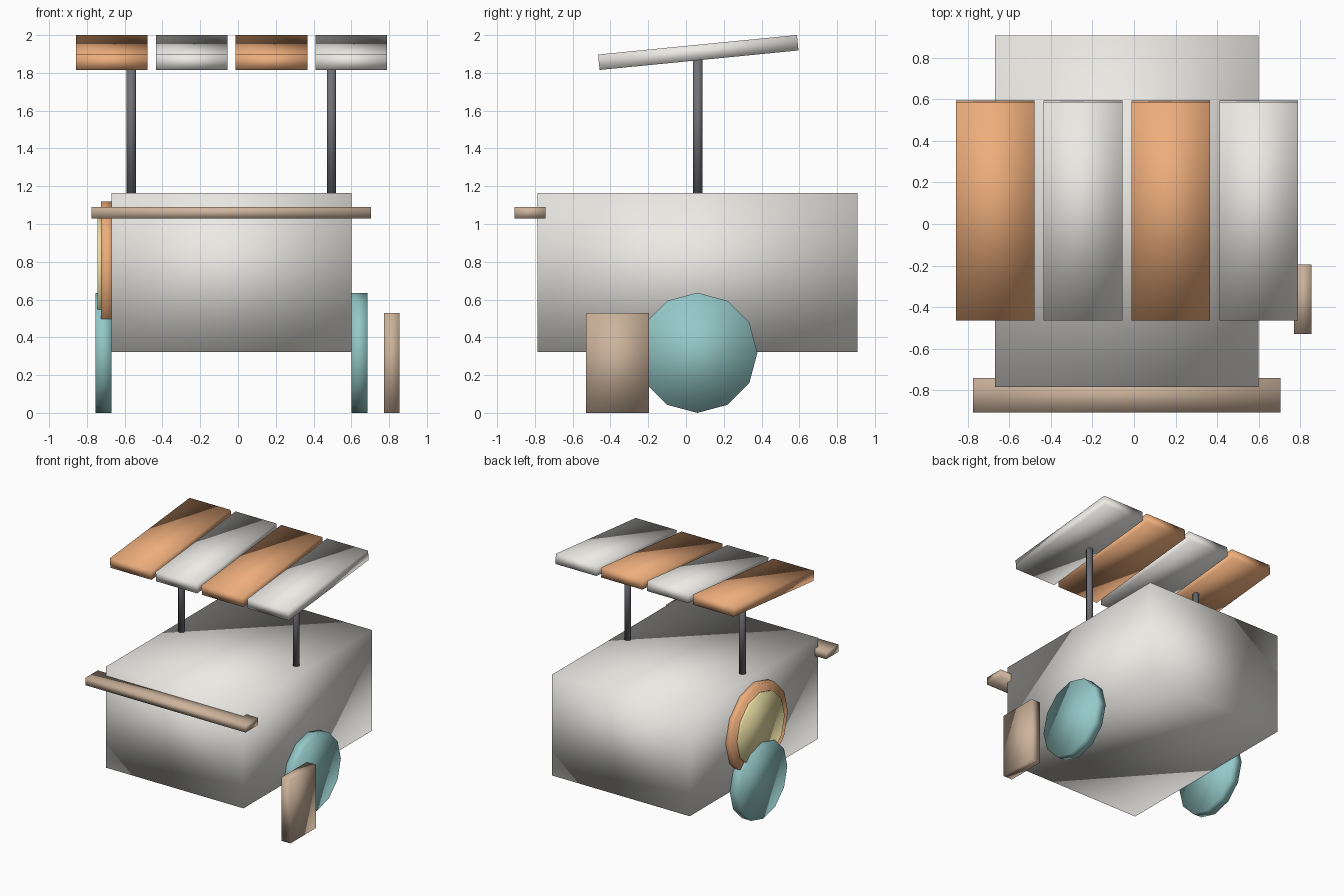
import bpy
from math import radians, pi

if "Cube" in bpy.data.objects:
    bpy.data.objects.remove(bpy.data.objects["Cube"])


def material(name, rgb):
    m = bpy.data.materials.new(name)
    m.diffuse_color = (*rgb, 1)
    m.use_nodes = True
    m.node_tree.nodes["Principled BSDF"].inputs["Base Color"].default_value = m.diffuse_color
    return m


ORANGE = material("orange", (0.85, 0.42, 0.2))
CREAM = material("cream", (0.83, 0.82, 0.78))
WOOD = material("wood", (0.6, 0.45, 0.33))
TEAL = material("teal", (0.3, 0.58, 0.58))
YELLOW = material("yellow", (0.8, 0.72, 0.36))
METAL = material("metal", (0.16, 0.16, 0.18))


def finish(name, mat):
    ob = bpy.context.object
    ob.name = name
    ob.data.materials.append(mat)
    bpy.ops.object.shade_smooth()
    return ob


def box(name, x, y, z, mat):
    """Box from (min, max) ranges."""
    bpy.ops.mesh.primitive_cube_add(size=1, location=[sum(r) / 2 for r in (x, y, z)])
    bpy.context.object.scale = [r[1] - r[0] for r in (x, y, z)]
    bpy.ops.object.transform_apply(location=False, rotation=False, scale=True)
    return finish(name, mat)


def disc(name, x, y, z, radius, mat):
    """Twelve-sided disc facing sideways, a corner at the top."""
    bpy.ops.mesh.primitive_cylinder_add(vertices=12, radius=radius, depth=x[1] - x[0],
                                        location=(sum(x) / 2, y, z), rotation=(0, pi / 2, 0))
    return finish(name, mat)


# Cart body, push handle and side sign
box("cart_body", (-0.67, 0.6), (-0.785, 0.908), (0.322, 1.165), CREAM)
box("push_handle", (-0.775, 0.705), (-0.908, -0.743), (1.03, 1.09), WOOD)
box("sign_board", (0.772, 0.855), (-0.53, -0.195), (0, 0.53), WOOD)

# Wheels
for name, x in (("wheel_left", (-0.755, -0.67)), ("wheel_right", (0.6, 0.685))):
    disc(name, x, 0.06, 0.318, 0.318, TEAL)

# Round badge on the left side
disc("badge_rim", (-0.724, -0.66), 0.062, 0.748, 0.372, ORANGE)
disc("badge_face", (-0.745, -0.715), 0.062, 0.748, 0.3, YELLOW)

# Canopy posts
for name, x in (("post_left", -0.565), ("post_right", 0.495)):
    bpy.ops.mesh.primitive_cylinder_add(vertices=10, radius=0.026, depth=0.74,
                                        location=(x, 0.062, 1.52))
    finish(name, METAL)

# Tilted striped canopy
for i in range(4):
    x = -0.858 + i * 0.423
    slat = box(f"canopy_slat_{i + 1}", (x, x + 0.379), (-0.464, 0.594), (1.867, 1.949),
               CREAM if i % 2 else ORANGE)
    slat.rotation_euler.x = radians(5.6)
